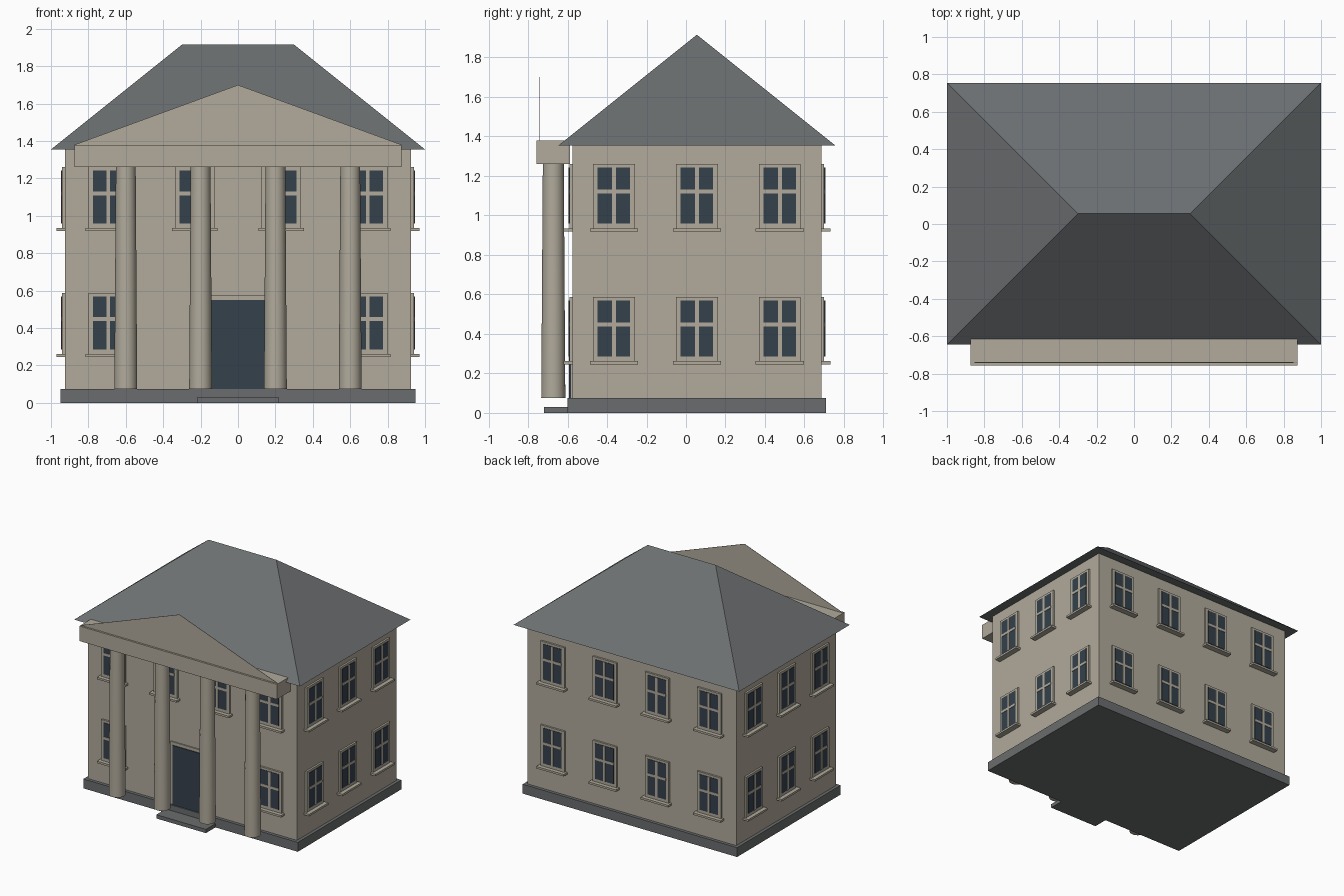
import bpy
import bmesh
import math
from mathutils import Matrix, Vector

old = bpy.data.objects.get("Cube")
if old:
    bpy.data.objects.remove(old, do_unlink=True)


def material(name, colour):
    m = bpy.data.materials.new(name)
    m.use_nodes = True
    m.diffuse_color = (*colour, 1)
    m.node_tree.nodes["Principled BSDF"].inputs["Base Color"].default_value = (*colour, 1)
    return m


PLASTER = material("warm plaster", (0.44, 0.405, 0.33))
SLATE = material("grey slate", (0.15, 0.16, 0.165))
STONE = material("grey stone", (0.145, 0.152, 0.155))
GLASS = material("dark blue glass", (0.035, 0.052, 0.07))

MID_Y = 0.055            # centre of the house body
HALF_X, HALF_Y = 0.925, 0.63
FLOOR, EAVES = 0.075, 1.355
PORCH_Y = -0.672


def finish(name, bm, mats):
    bmesh.ops.recalc_face_normals(bm, faces=bm.faces)
    mesh = bpy.data.meshes.new(name)
    bm.to_mesh(mesh)
    bm.free()
    for m in mats:
        mesh.materials.append(m)
    ob = bpy.data.objects.new(name, mesh)
    bpy.context.collection.objects.link(ob)
    return ob


def add_box(bm, x, y, z, index=0):
    """Add a box spanning three (low, high) ranges."""
    size = [b - a for a, b in (x, y, z)]
    mid = [(a + b) / 2 for a, b in (x, y, z)]
    made = bmesh.ops.create_cube(bm, size=1, matrix=Matrix.Translation(mid) @ Matrix.Diagonal((*size, 1)))
    for f in {f for v in made["verts"] for f in v.link_faces}:
        f.material_index = index


def box(name, x, y, z, mat):
    bm = bmesh.new()
    add_box(bm, x, y, z)
    return finish(name, bm, [mat])


# Plinth, walls and entrance step
box("plinth", (-0.95, 0.95), (MID_Y - 0.655, MID_Y + 0.655), (0, FLOOR), STONE)
box("walls", (-HALF_X, HALF_X), (MID_Y - HALF_Y, MID_Y + HALF_Y), (FLOOR, EAVES), PLASTER)
box("entrance_step", (-0.22, 0.22), (-0.72, -0.595), (0, 0.03), STONE)

# Hipped roof
bm = bmesh.new()
eave = [bm.verts.new((sx, MID_Y + sy * 0.7, EAVES)) for sx, sy in ((-1, -1), (1, -1), (1, 1), (-1, 1))]
ridge = [bm.verts.new((x, MID_Y, 1.915)) for x in (-0.3, 0.3)]
a, b, c, d = eave
left, right = ridge
for face in ((a, b, right, left), (b, c, right), (c, d, left, right), (d, a, left), (d, c, b, a)):
    bm.faces.new(face)
finish("hipped_roof", bm, [SLATE])

# Portico beam with a thin gable panel on top
box("portico_beam", (-0.875, 0.875), (-0.757, -0.587), (1.26, 1.38), PLASTER)
bm = bmesh.new()
panel = bm.faces.new([bm.verts.new((x, -0.742, z)) for x, z in ((-0.875, 1.38), (0.875, 1.38), (0, 1.7))])
solid = bmesh.ops.extrude_face_region(bm, geom=[panel])["geom"]
bmesh.ops.translate(bm, vec=(0, 0.003, 0), verts=[g for g in solid if isinstance(g, bmesh.types.BMVert)])
finish("portico_gable", bm, [PLASTER])

# Tapered columns
for i, x in enumerate((-0.6, -0.2, 0.2, 0.6)):
    bm = bmesh.new()
    bmesh.ops.create_cone(bm, cap_ends=True, segments=32, radius1=0.061, radius2=0.053, depth=1.26 - FLOOR,
                          matrix=Matrix.Translation((x, PORCH_Y, (1.26 + FLOOR) / 2)))
    column = finish(f"column_{i + 1}", bm, [PLASTER])
    bpy.ops.object.select_all(action="DESELECT")
    column.select_set(True)
    bpy.context.view_layer.objects.active = column
    bpy.ops.object.shade_smooth_by_angle(angle=math.radians(40))

# Door with a slim surround
wall_front = MID_Y - HALF_Y
box("door_surround", (-0.19, 0.19), (wall_front - 0.01, wall_front), (FLOOR, 0.575), PLASTER)
box("door", (-0.168, 0.168), (wall_front - 0.017, wall_front), (FLOOR, 0.55), GLASS)


def window_mesh():
    """Window facing -y, centred on its opening, with the wall at y = 0."""
    bm = bmesh.new()
    w, h, rim = 0.082, 0.142, 0.024
    for s in (-1, 1):
        add_box(bm, sorted((s * w, s * (w + rim))), (-0.015, 0), (-h, h))
    add_box(bm, (-w - rim, w + rim), (-0.015, 0), (h, h + 0.018))
    add_box(bm, (-w - rim, w + rim), (-0.015, 0), (-h - rim, -h))
    add_box(bm, (-w, w), (-0.018, 0), (-h, h), 1)
    add_box(bm, (-0.01, 0.01), (-0.021, 0), (-h, h))
    add_box(bm, (-w, w), (-0.021, 0), (0.01, 0.03))
    add_box(bm, (-0.122, 0.122), (-0.046, 0), (-h - rim - 0.016, -h - rim))
    return finish("window", bm, [PLASTER, GLASS])


# Windows on all four walls, two storeys
first = window_mesh()
window = first.data
bpy.data.objects.remove(first)
step_x, step_y = HALF_X / 2, HALF_Y * 2 / 3
across = [(i - 1.5) * step_x for i in range(4)]
along = [(i - 1) * step_y for i in range(3)]
walls = (("front", 0, HALF_Y, across), ("left", 90, HALF_X, along),
         ("back", 180, HALF_Y, across), ("right", 270, HALF_X, along))
for side, angle, reach, places in walls:
    turn = Matrix.Rotation(math.radians(angle), 4, "Z")
    for storey, z in (("lower", 0.428), ("upper", 1.1)):
        for i, p in enumerate(places):
            # The door takes the middle of the front ground floor
            if side == "front" and storey == "lower" and abs(p) < step_x:
                continue
            ob = bpy.data.objects.new(f"{side}_{storey}_window_{i + 1}", window)
            ob.matrix_world = Matrix.Translation(Vector((0, MID_Y, z))) @ turn @ Matrix.Translation((p, -reach, 0))
            bpy.context.collection.objects.link(ob)
